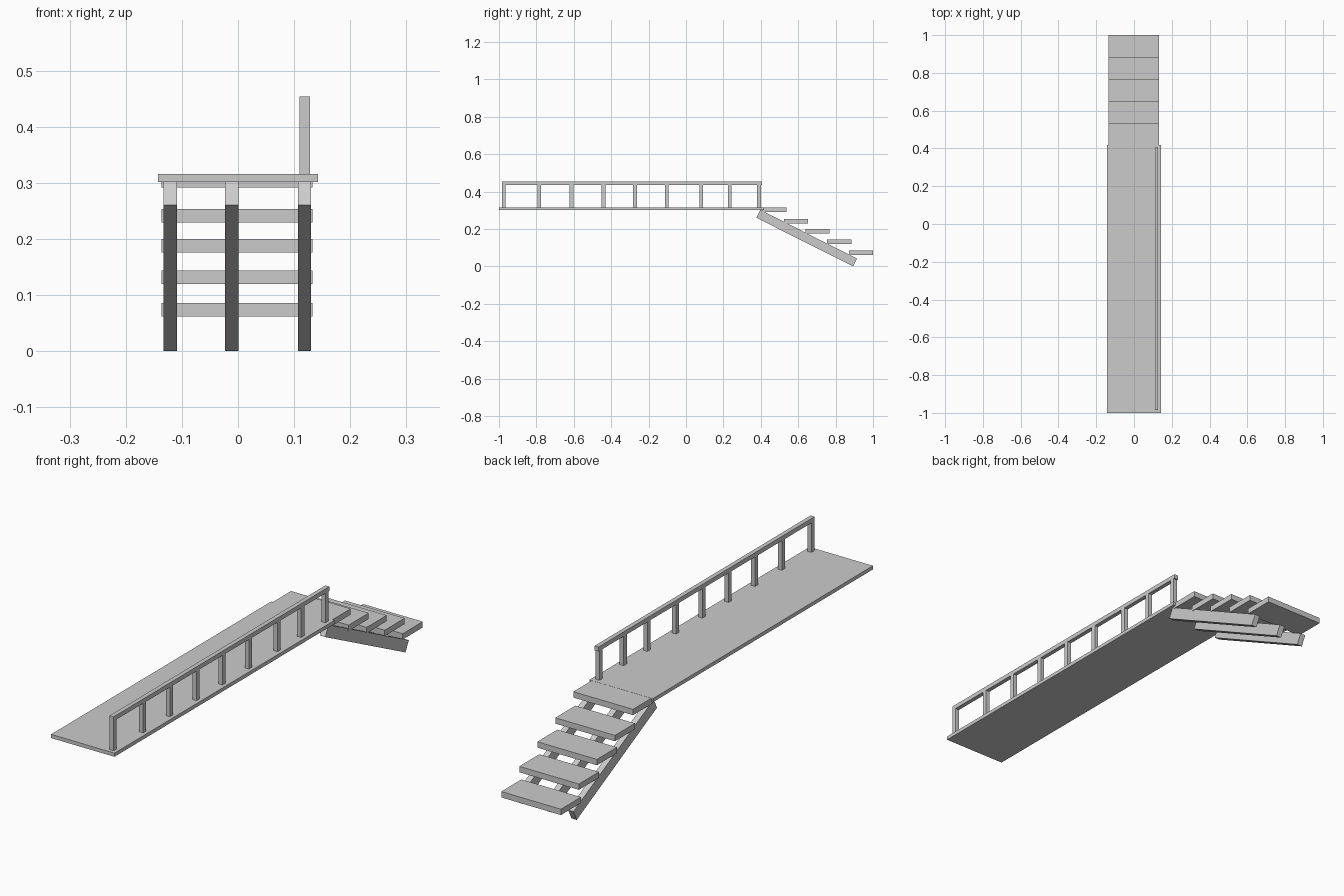
import bpy, bmesh

if "Cube" in bpy.data.objects:
    bpy.data.objects.remove(bpy.data.objects["Cube"])


def prism(name, profile, x0, x1):
    # Extrude a (y, z) outline across x
    bm = bmesh.new()
    face = bm.faces.new([bm.verts.new((x0, y, z)) for y, z in profile])
    ext = bmesh.ops.extrude_face_region(bm, geom=[face])
    verts = [g for g in ext["geom"] if isinstance(g, bmesh.types.BMVert)]
    bmesh.ops.translate(bm, verts=verts, vec=(x1 - x0, 0, 0))
    bmesh.ops.recalc_face_normals(bm, faces=bm.faces)
    mesh = bpy.data.meshes.new(name)
    bm.to_mesh(mesh)
    bm.free()
    obj = bpy.data.objects.new(name, mesh)
    bpy.context.collection.objects.link(obj)
    return obj


def box(name, x0, x1, y0, y1, z0, z1):
    return prism(name, [(y0, z0), (y1, z0), (y1, z1), (y0, z1)], x0, x1)


# Long walkway deck
DECK_TOP = 0.316
box("deck", -0.143, 0.143, -1.0, 0.418, 0.301, DECK_TOP)

# Handrail and its unevenly spaced posts
RAIL_X = (0.11, 0.128)
box("handrail", *RAIL_X, -0.985, 0.406, 0.436, 0.454)
for i, y in enumerate((-0.975, -0.784, -0.612, -0.441, -0.273,
                       -0.103, 0.082, 0.234, 0.39)):
    box(f"rail_post_{i + 1}", *RAIL_X, y - 0.01, y + 0.01, 0.31, 0.44)

# Sloping stair stringers with square-cut ends
STRINGER = [(0.376, 0.26), (0.893, 0.0), (0.914, 0.042), (0.397, 0.302)]
for side, x in (("left", -0.1205), ("middle", -0.0115), ("right", 0.1185)):
    prism(f"{side}_stringer", STRINGER, x - 0.012, x + 0.012)

# Stair treads, stepping down from the deck
for i, z in enumerate((DECK_TOP - 0.0005, 0.2535, 0.2, 0.144, 0.0855)):
    back = 0.536 + i * 0.116
    box(f"tread_{i + 1}", -0.136, 0.133, back - 0.129, back, z - 0.024, z)
